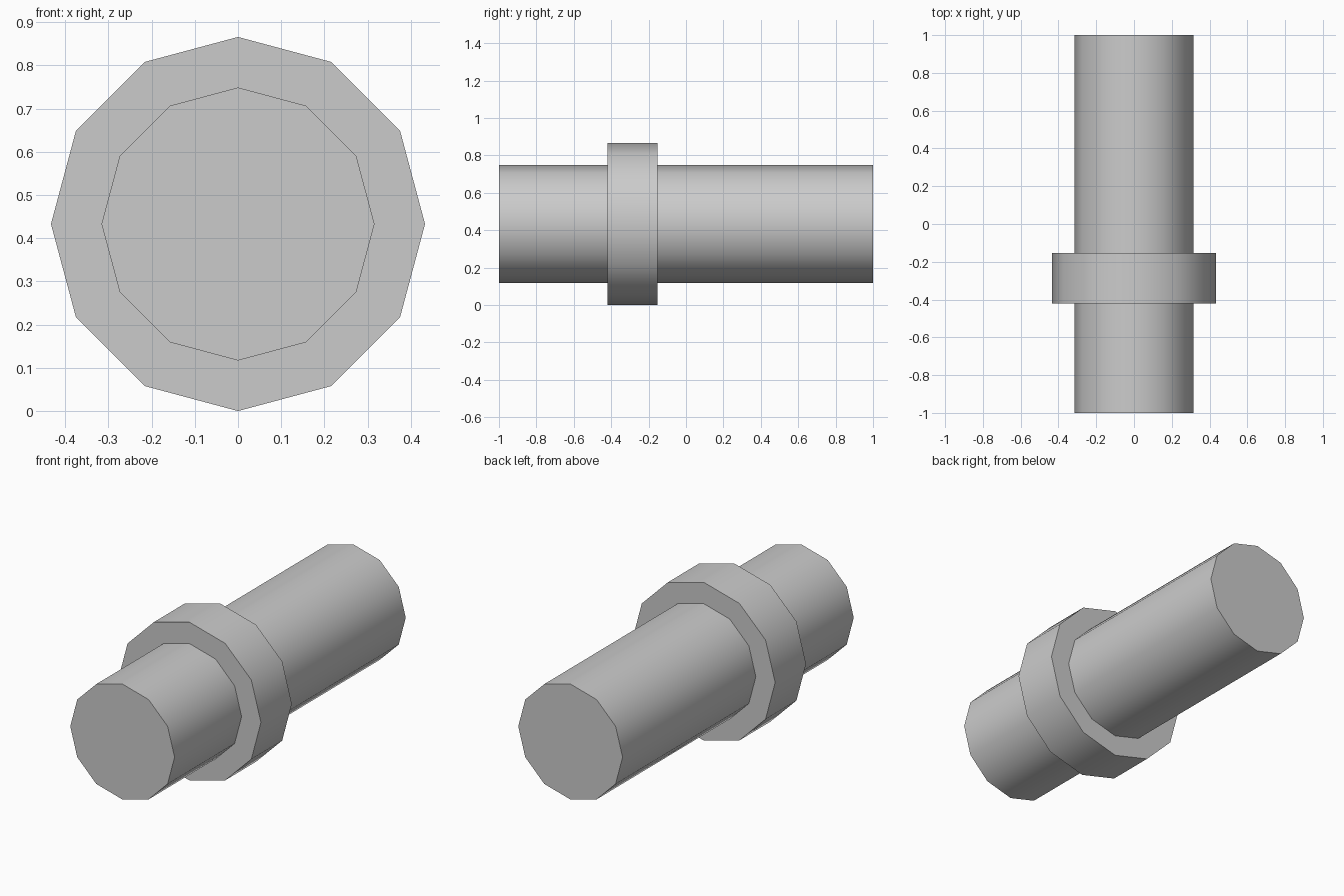
import bpy
import math

cube = bpy.data.objects.get("Cube")
if cube:
    bpy.data.objects.remove(cube, do_unlink=True)

SIDES = 12
AXIS_HEIGHT = 0.433

# Single grey material
grey = bpy.data.materials.new("plain_grey")
grey.use_nodes = True
colour = (0.6, 0.6, 0.6, 1.0)
grey.diffuse_color = colour
grey.node_tree.nodes["Principled BSDF"].inputs["Base Color"].default_value = colour


def add_cylinder(name, radius, y_front, y_back):
    """Twelve-sided cylinder lying along y, smooth round its side."""
    bpy.ops.mesh.primitive_cylinder_add(
        vertices=SIDES, radius=radius, depth=y_back - y_front,
        location=(0, (y_front + y_back) / 2, AXIS_HEIGHT),
        rotation=(math.pi / 2, 0, 0))
    obj = bpy.context.object
    obj.name = name
    obj.data.materials.append(grey)
    bpy.ops.object.shade_smooth_by_angle(angle=math.radians(40))
    return obj


# Long rod and the collar around it
add_cylinder("rod", 0.316, -1.0, 1.0)
add_cylinder("collar", AXIS_HEIGHT, -0.42, -0.153)
